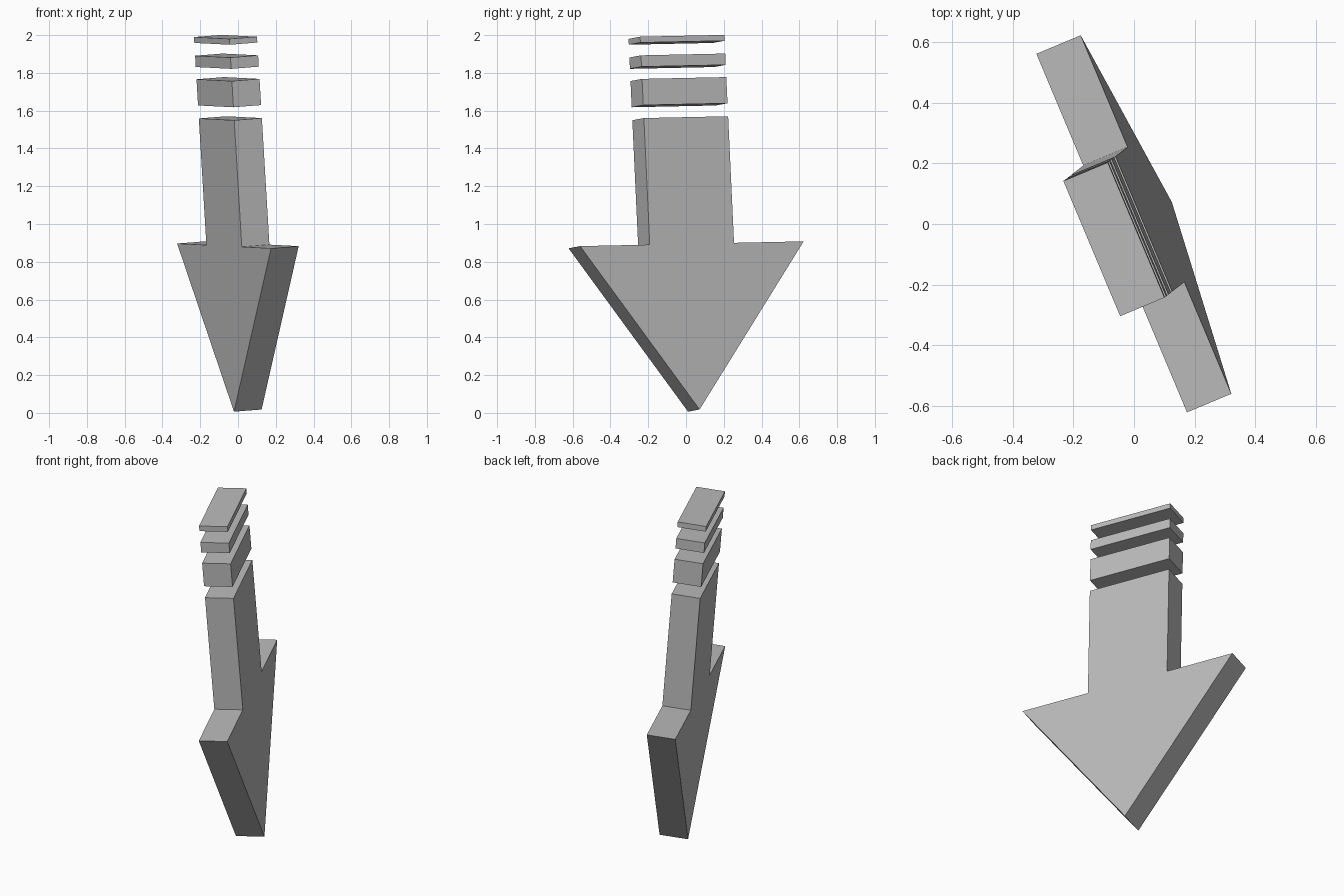
import bpy, bmesh
from mathutils import Matrix, Vector

if "Cube" in bpy.data.objects:
    bpy.data.objects.remove(bpy.data.objects["Cube"], do_unlink=True)

GREY = (0.5, 0.5, 0.5, 1)
mat = bpy.data.materials.new("plain grey")
mat.use_nodes = True
mat.diffuse_color = GREY
mat.node_tree.nodes["Principled BSDF"].inputs["Base Color"].default_value = GREY

# Leaning frame of the arrow: width, thickness and shaft directions from its tip
up = Vector((-0.0597, -0.0465, 1)).normalized()
width = Vector((0.497, -1.183, -0.025))
width = (width - up * width.dot(up)).normalized()
thick = up.cross(width)
frame = Matrix((width, thick, up)).transposed().to_4x4()
frame.translation = (0.125, 0.072, 0.018)

THICKNESS = 0.159
HEAD, SHAFT = 0.642, 0.242   # half widths
BARB = 0.88                  # height of the head


def slab(name, profile):
    """Extrude a flat (width, height) outline through the thickness."""
    bm = bmesh.new()
    face = bm.faces.new([bm.verts.new((x, 0, z)) for x, z in profile])
    new = bmesh.ops.extrude_face_region(bm, geom=[face])["geom"]
    moved = [v for v in new if isinstance(v, bmesh.types.BMVert)]
    bmesh.ops.translate(bm, verts=moved, vec=(0, -THICKNESS, 0))
    bmesh.ops.recalc_face_normals(bm, faces=bm.faces)
    bm.transform(frame)
    mesh = bpy.data.meshes.new(name)
    bm.to_mesh(mesh)
    bm.free()
    mesh.materials.append(mat)
    bpy.context.collection.objects.link(bpy.data.objects.new(name, mesh))


# Arrow head and shaft, mirrored about the centre line
half = [(HEAD, BARB), (SHAFT, BARB), (SHAFT, 1.552)]
slab("arrow", [(0, 0)] + half + [(-x, z) for x, z in reversed(half)])

# Tail bars, thinning towards the top
for name, low, high in (("lower_bar", 1.621, 1.76),
                        ("middle_bar", 1.825, 1.885),
                        ("upper_bar", 1.953, 1.984)):
    slab(name, [(-SHAFT, low), (SHAFT, low), (SHAFT, high), (-SHAFT, high)])
